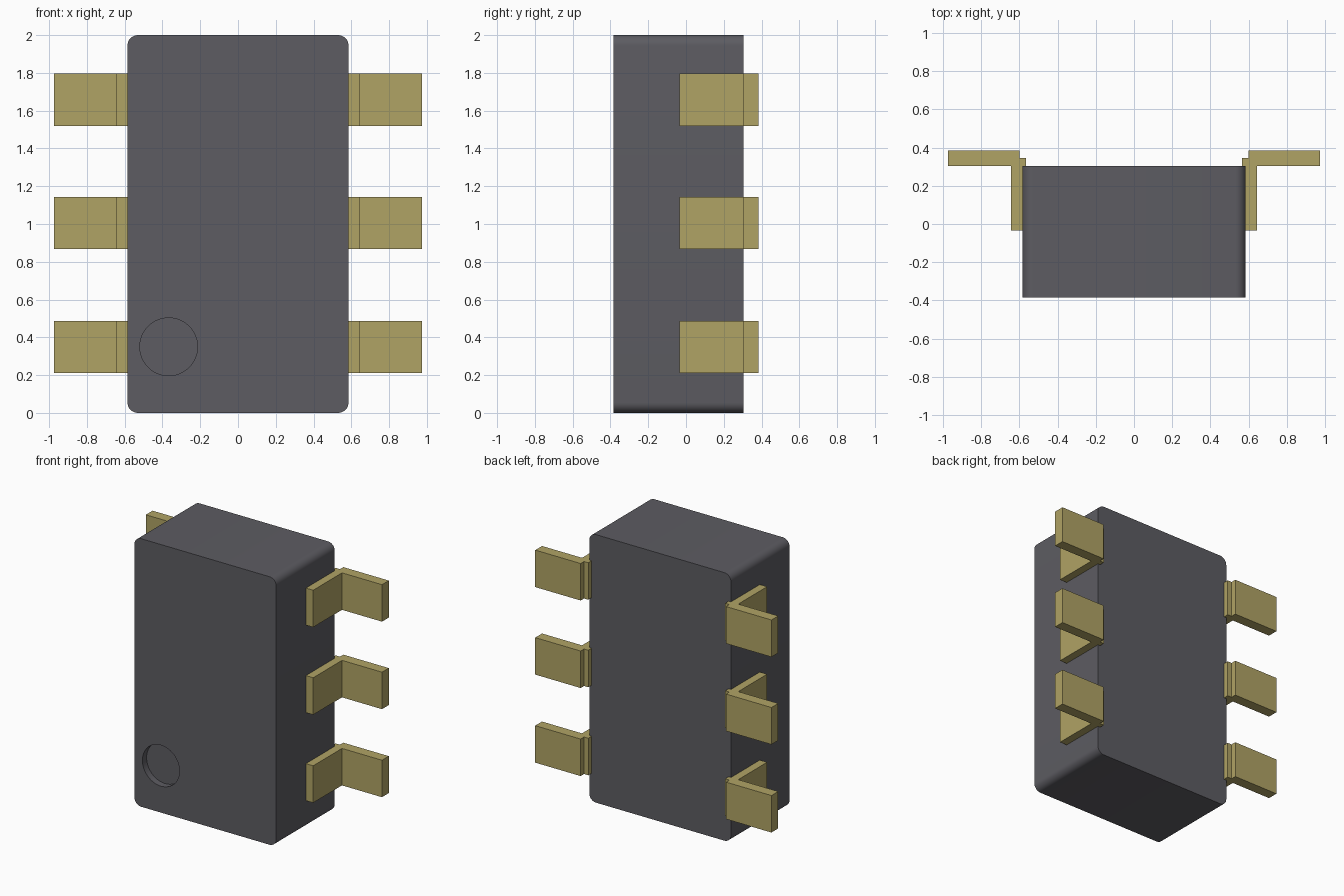
import bpy, bmesh, math
from mathutils import Matrix

if "Cube" in bpy.data.objects:
    bpy.data.objects.remove(bpy.data.objects["Cube"], do_unlink=True)


def material(name, rgb):
    mat = bpy.data.materials.new(name)
    mat.use_nodes = True
    mat.diffuse_color = (*rgb, 1)
    mat.node_tree.nodes["Principled BSDF"].inputs["Base Color"].default_value = (*rgb, 1)
    return mat


def finish(name, bm, mat):
    bmesh.ops.recalc_face_normals(bm, faces=bm.faces)
    mesh = bpy.data.meshes.new(name)
    bm.to_mesh(mesh)
    bm.free()
    mesh.materials.append(mat)
    obj = bpy.data.objects.new(name, mesh)
    bpy.context.collection.objects.link(obj)
    return obj


def add_box(bm, x, y, z):
    """Add a box spanning the given (low, high) ranges."""
    spans = (x, y, z)
    centre = [(lo + hi) / 2 for lo, hi in spans]
    size = [hi - lo for lo, hi in spans]
    matrix = Matrix.Translation(centre) @ Matrix.Diagonal((*size, 1))
    return bmesh.ops.create_cube(bm, size=1, matrix=matrix)["verts"]


plastic = material("dark grey plastic", (0.109, 0.107, 0.122))
metal = material("dull gold metal", (0.434, 0.367, 0.130))

# Package body, rounded along the four edges that run front to back
bm = bmesh.new()
add_box(bm, (-0.585, 0.585), (-0.385, 0.305), (0, 2))
edges = [e for e in bm.edges if abs(e.verts[0].co.y - e.verts[1].co.y) > 0.1]
bmesh.ops.bevel(bm, geom=edges, offset=0.055, segments=8, profile=0.5, affect='EDGES')
body = finish("body", bm, plastic)

# Round marker dimple cut into the lower corner of the front
bm = bmesh.new()
bmesh.ops.create_cone(bm, cap_ends=True, segments=48, radius1=0.153, radius2=0.153, depth=0.1,
                      matrix=Matrix.Translation((-0.367, -0.385, 0.35)) @ Matrix.Rotation(math.pi / 2, 4, 'X'))
cutter = finish("dimple_cutter", bm, plastic)
cutter.hide_render = True
cutter.hide_set(True)
cut = body.modifiers.new("dimple", 'BOOLEAN')
cut.operation = 'DIFFERENCE'
cut.solver = 'EXACT'
cut.object = cutter

# Apply the cut, drop the cutter, then smooth the rounded faces
bpy.context.view_layer.objects.active = body
body.select_set(True)
bpy.ops.object.modifier_apply(modifier=cut.name)
bpy.data.objects.remove(cutter, do_unlink=True)
bpy.ops.object.shade_smooth_by_angle(angle=math.radians(30))

# Three bent leads on each side: a plate against the body and a foot pointing out
for side, label in ((1, "left"), (-1, "right")):
    for level, z in (("lower", 0.348), ("middle", 1.005), ("upper", 1.658)):
        span = (z - 0.138, z + 0.138)
        bm = bmesh.new()
        add_box(bm, (0.565, 0.645), (-0.035, 0.345), span)
        add_box(bm, (0.6, 0.975), (0.305, 0.385), span)
        bmesh.ops.scale(bm, vec=(side, 1, 1), verts=bm.verts)
        finish(f"{label}_{level}_lead", bm, metal)
